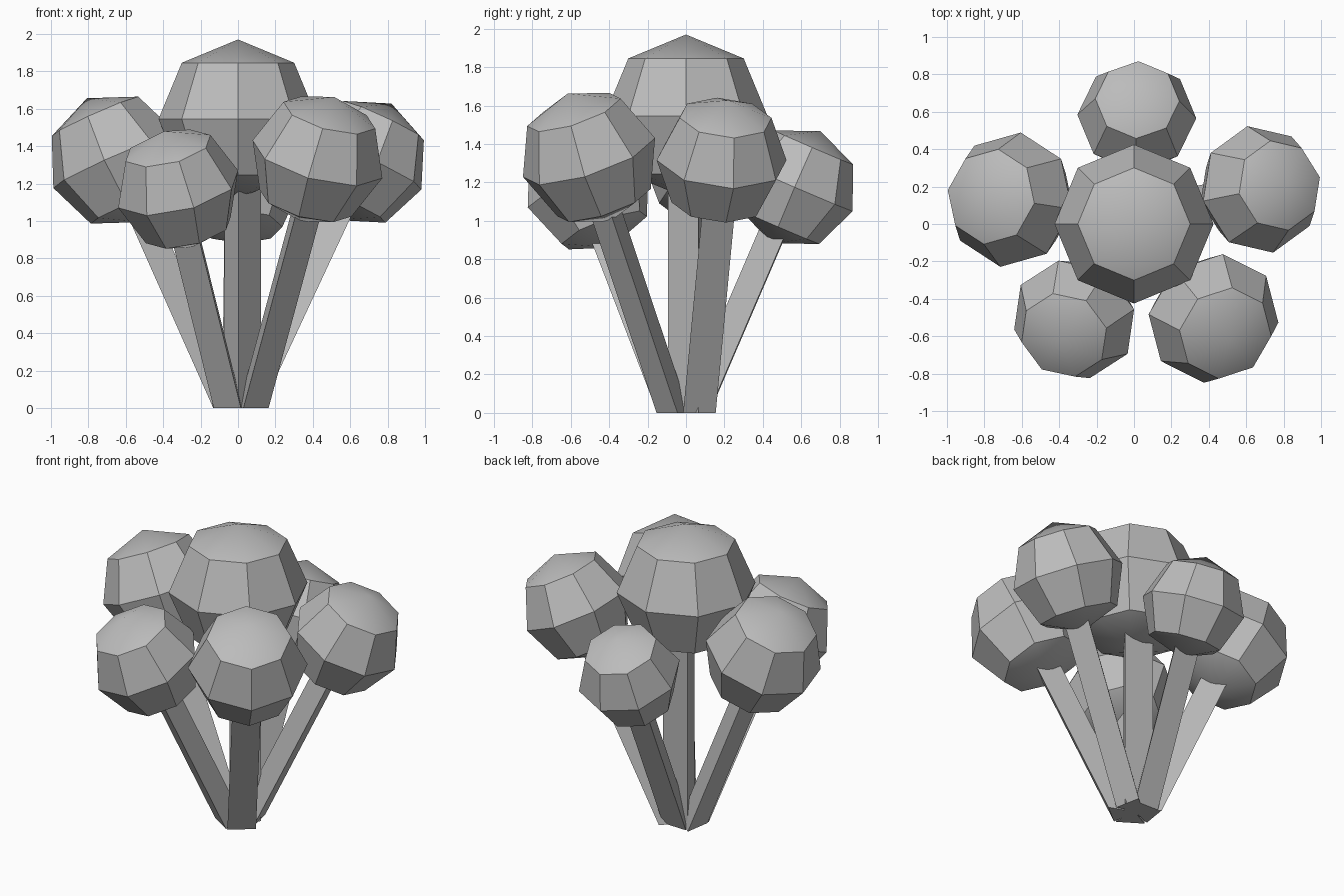
import bpy, bmesh
from math import pi, cos, sin, atan2
from mathutils import Matrix, Vector

cube = bpy.data.objects.get("Cube")
if cube:
    bpy.data.objects.remove(cube, do_unlink=True)

grey = bpy.data.materials.new("plain_grey")
grey.use_nodes = True
GREY = (0.5, 0.5, 0.5, 1)
grey.diffuse_color = GREY
grey.node_tree.nodes["Principled BSDF"].inputs["Base Color"].default_value = GREY


def finish(name, bm):
    """Turn a bmesh into a shaded, coloured object."""
    bmesh.ops.recalc_face_normals(bm, faces=bm.faces[:])
    mesh = bpy.data.meshes.new(name)
    bm.to_mesh(mesh)
    bm.free()
    mesh.materials.append(grey)
    obj = bpy.data.objects.new(name, mesh)
    bpy.context.collection.objects.link(obj)
    bpy.ops.object.select_all(action='DESELECT')
    obj.select_set(True)
    bpy.context.view_layer.objects.active = obj
    bpy.ops.object.shade_smooth_by_angle(angle=pi / 6)


def crown(name, centre, axis, radius):
    """Eight-sided ball whose pole follows the stem."""
    turn = atan2(axis.y, axis.x)
    tilt = axis.angle(Vector((0, 0, 1)))
    bm = bmesh.new()
    bmesh.ops.create_uvsphere(
        bm, u_segments=8, v_segments=4, radius=radius,
        matrix=Matrix.Translation(centre) @ Matrix.Rotation(turn, 4, 'Z')
        @ Matrix.Rotation(tilt, 4, 'Y'))
    finish(name, bm)


def stem(name, base, centre, radius, ridge):
    """Three-sided prism leaning from the base into its crown."""
    bm = bmesh.new()
    corners = [ridge + k * 2 * pi / 3 for k in range(3)]
    ring = [bm.verts.new(base + radius * Vector((cos(a), sin(a), 0))) for a in corners]
    face = bm.faces.new(ring)
    top = bmesh.ops.extrude_face_region(bm, geom=[face], use_keep_orig=True)["geom"]
    bmesh.ops.translate(bm, vec=(centre - base) * 0.9,
                        verts=[v for v in top if isinstance(v, bmesh.types.BMVert)])
    finish(name, bm)


# Middle stalk, upright and larger
middle = Vector((0, 0, 1.545))
crown("middle_crown", middle, Vector((0, 0, 1)), 0.425)
foot = Vector((0.018, 0.02, 0))
stem("middle_stem", foot, middle + foot, 0.115, -1.7)

# Leaning stalks: name, crown centre, radius, stem base
stalks = [
    ("left", (0.675, 0.185, 1.316), 0.345, (0.06, 0.06)),
    ("right", (-0.66, 0.13, 1.325), 0.363, (-0.07, 0.04)),
    ("front_left", (0.425, -0.505, 1.33), 0.362, (0.065, -0.06)),
    ("front_right", (-0.32, -0.51, 1.17), 0.34, (-0.03, -0.06)),
    ("back", (0.015, 0.575, 1.175), 0.318, (0, 0.07)),
]
for side, centre, radius, (bx, by) in stalks:
    centre, base = Vector(centre), Vector((bx, by, 0))
    lean = centre - base
    crown(side + "_crown", centre, lean, radius)
    stem(side + "_stem", base, centre, 0.1, atan2(lean.y, lean.x) + pi)
